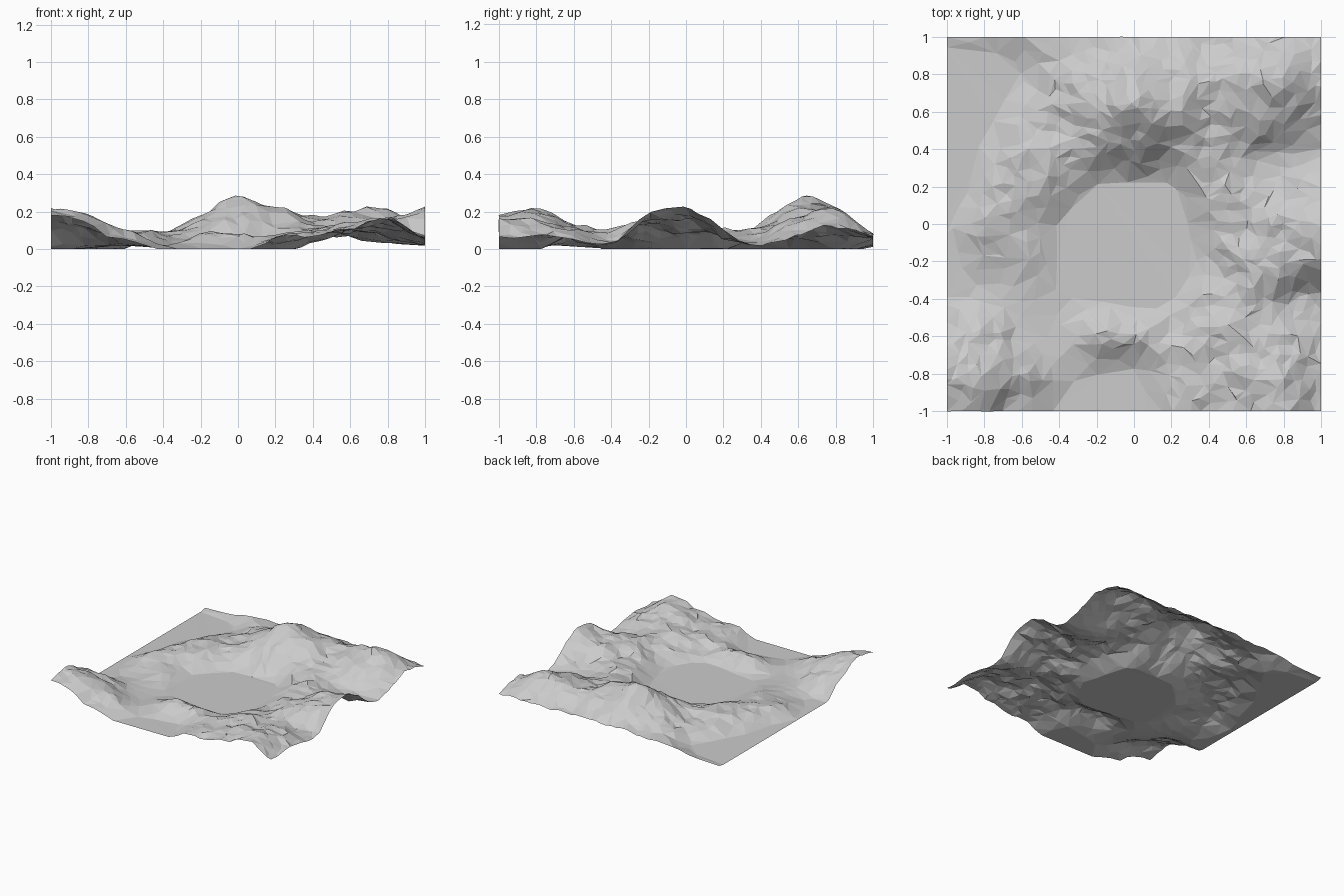
import bpy, bmesh
from mathutils import Vector, noise

if "Cube" in bpy.data.objects:
    bpy.data.objects.remove(bpy.data.objects["Cube"])

# Elevation map in hundredths: rows run back to front, columns left to right, 0.2 apart
ELEVATION = [
    [1, 3, 6, 6, 7, 7, 7, 7, 7, 6, 6],
    [-4, -4, 1, 8, 14, 22, 19, 17, 20, 20, 10],
    [-4, -2, 5, 9, 18, 26, 22, 14, 17, 15, 7],
    [-4, 1, 9, 9, 12, 14, 12, 10, 7, 4, 2],
    [-3, 4, 9, 6, 0, -1, 0, 8, 7, 7, 8],
    [-1, 7, 5, 0, -5, -5, -4, 5, 9, 16, 23],
    [-1, 3, 5, 0, -5, -5, -5, 4, 12, 15, 18],
    [0, 1, 2, 0, -1, -2, 0, 8, 10, 7, 5],
    [12, 11, 4, 1, 7, 8, 7, 9, 11, 11, 5],
    [22, 16, 8, 2, 0, 0, 6, 10, 15, 15, 7],
    [20, 12, 5, -1, -3, -2, 5, 8, 12, 15, 6],
]
CELLS = 72


def spline(p, t):
    # Smooth curve through p[1] and p[2]
    a, b, c, d = p
    return b + 0.5 * t * (c - a + t * (2 * a - 5 * b + 4 * c - d + t * (3 * (b - c) + d - a)))


def around(i):
    return [max(0, min(10, i + k)) for k in (-1, 0, 1, 2)]


def height(x, y):
    u, v = (x + 1) * 5, (1 - y) * 5
    i, j = max(0, min(9, int(u))), max(0, min(9, int(v)))
    rows = [spline([ELEVATION[r][c] for c in around(i)], u - i) for r in around(j)]
    base = spline(rows, v - j) / 100
    # Craggy detail, weaker on the low flats
    rough = noise.fractal(Vector((x * 4.5, y * 4.5, 2.7)), 0.8, 2.0, 4)
    return max(0, base + rough * 0.035 * max(0.15, min(1, base / 0.08)))


# Terrain sheet: hills clipped to flat water level
bm = bmesh.new()
bmesh.ops.create_grid(bm, x_segments=CELLS, y_segments=CELLS, size=1)
for v in bm.verts:
    # Slightly bend the map so the ridges do not follow the grid
    warp = noise.noise_vector(Vector((v.co.x * 3, v.co.y * 3, 0))) * 0.04
    x = max(-1, min(1, v.co.x + warp.x))
    y = max(-1, min(1, v.co.y + warp.y))
    v.co.z = height(x, y)
mesh = bpy.data.meshes.new("terrain")
bm.to_mesh(mesh)
bm.free()
terrain = bpy.data.objects.new("terrain", mesh)
bpy.context.collection.objects.link(terrain)

# Reduce to large irregular flat facets
facets = terrain.modifiers.new("facets", 'DECIMATE')
facets.ratio = 0.14
facets.use_collapse_triangulate = True
